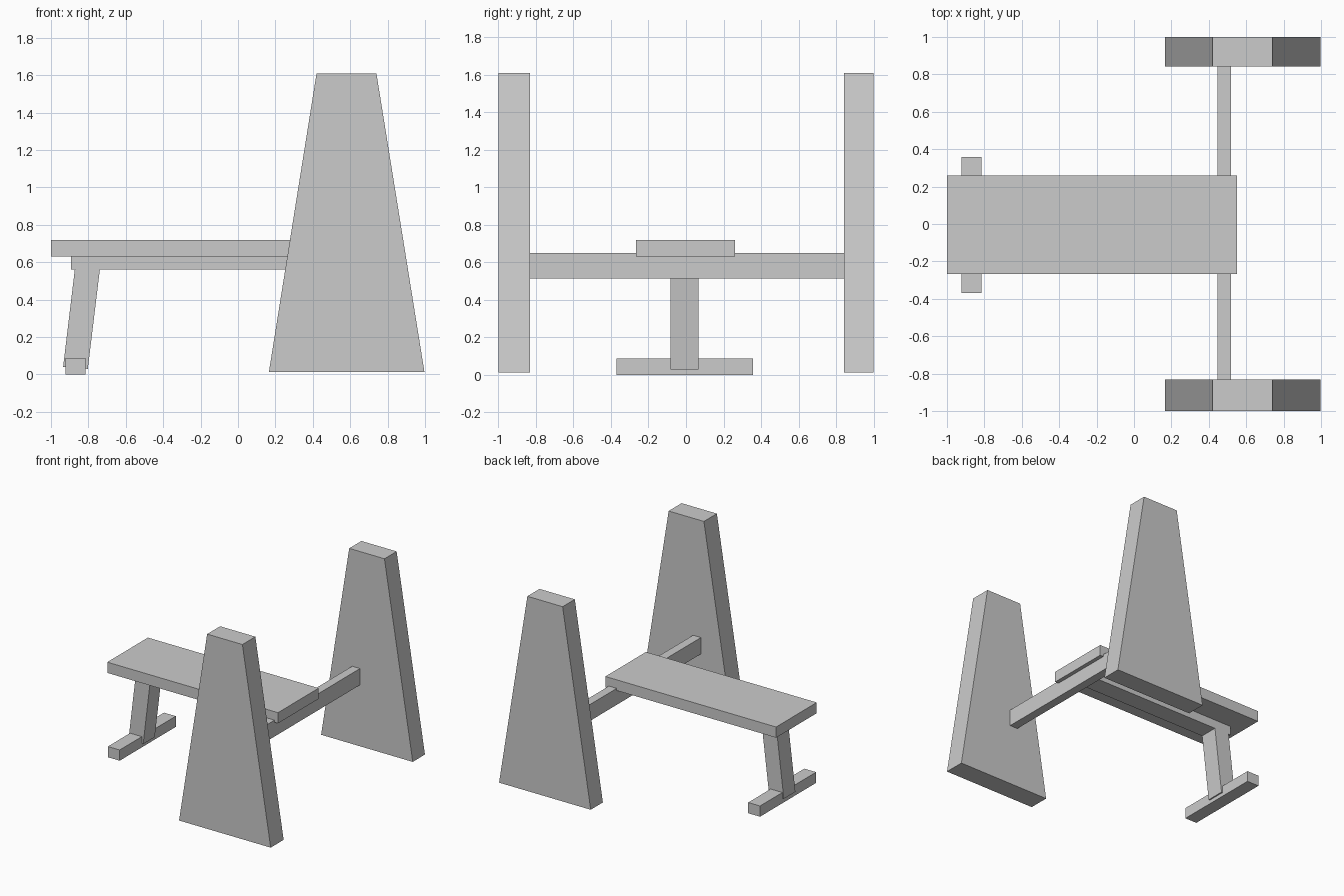
import bpy, bmesh

if "Cube" in bpy.data.objects:
    bpy.data.objects.remove(bpy.data.objects["Cube"])


def prism(name, profile, y0, y1):
    """Extrude an x-z outline from y0 to y1."""
    bm = bmesh.new()
    face = bm.faces.new([bm.verts.new((x, y0, z)) for x, z in profile])
    side = bmesh.ops.extrude_face_region(bm, geom=[face])["geom"]
    for v in side:
        if isinstance(v, bmesh.types.BMVert):
            v.co.y = y1
    bmesh.ops.recalc_face_normals(bm, faces=bm.faces)
    mesh = bpy.data.meshes.new(name)
    bm.to_mesh(mesh)
    bm.free()
    obj = bpy.data.objects.new(name, mesh)
    bpy.context.collection.objects.link(obj)
    return obj


def box(name, x0, x1, y0, y1, z0, z1):
    return prism(name, [(x0, z0), (x1, z0), (x1, z1), (x0, z1)], y0, y1)


# Tapered upright panels on both sides
upright = [(0.165, 0.012), (0.997, 0.012), (0.74, 1.61), (0.42, 1.61)]
for name, y0, y1 in (("front_upright", -1.0, -0.832), ("back_upright", 0.842, 1.0)):
    prism(name, upright, y0, y1)

# Bar joining the uprights
box("crossbar", 0.447, 0.518, -0.84, 0.85, 0.515, 0.65)

# Bench pad and the rail under it
box("bench_pad", -1.0, 0.55, -0.267, 0.26, 0.632, 0.72)
box("bench_rail", -0.893, 0.48, -0.083, 0.067, 0.56, 0.638)

# Slanted leg and its foot
prism("leg", [(-0.935, 0.04), (-0.803, 0.03), (-0.737, 0.575), (-0.869, 0.59)], -0.083, 0.067)
box("foot", -0.922, -0.815, -0.37, 0.357, 0.0, 0.088)
